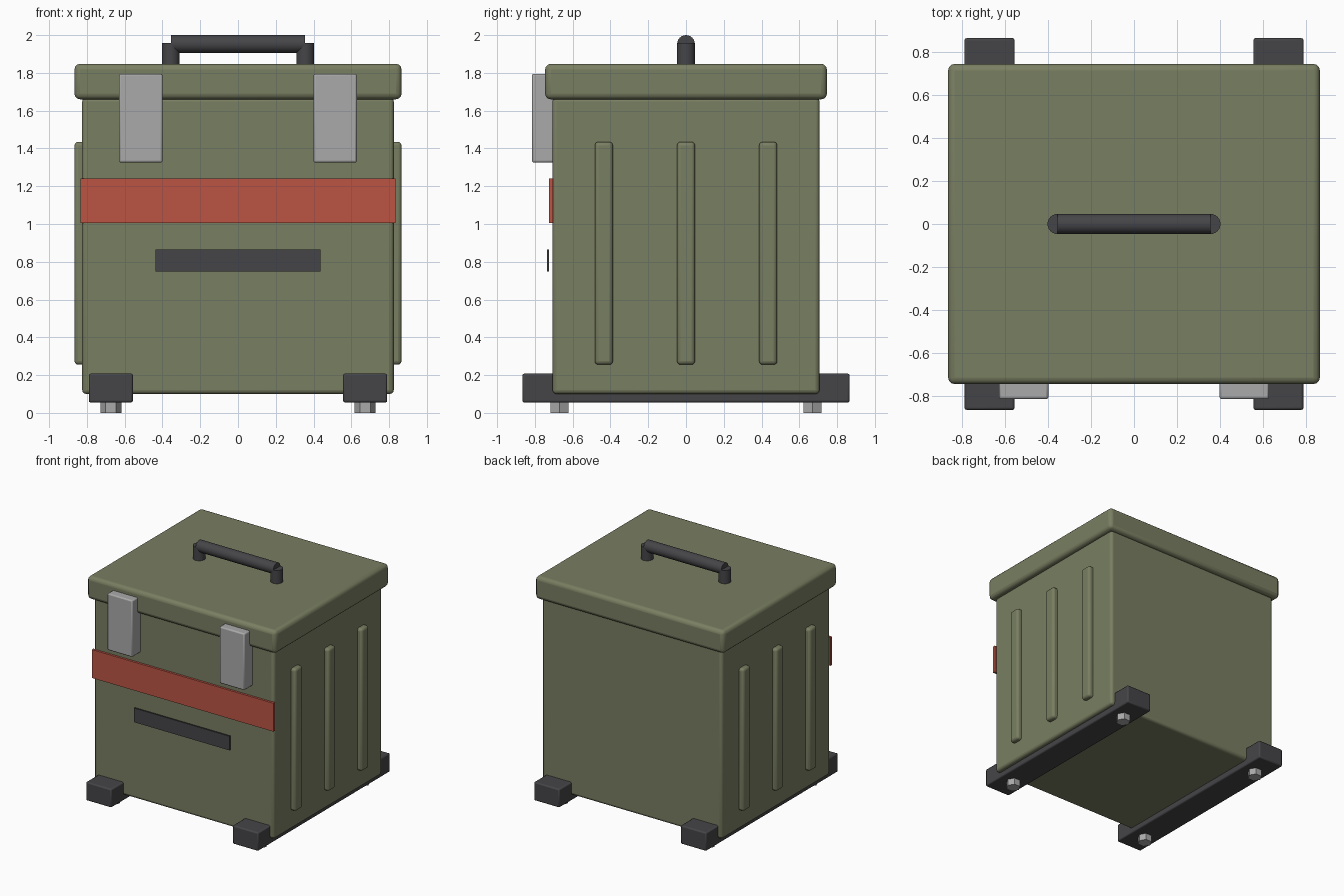
import bpy
from math import radians, pi

if "Cube" in bpy.data.objects:
    bpy.data.objects.remove(bpy.data.objects["Cube"])


def material(name, rgb):
    m = bpy.data.materials.new(name)
    m.diffuse_color = (*rgb, 1)
    m.use_nodes = True
    m.node_tree.nodes["Principled BSDF"].inputs["Base Color"].default_value = m.diffuse_color
    return m


OLIVE = material("olive", (0.19, 0.21, 0.12))
DARK = material("dark", (0.06, 0.06, 0.065))
RED = material("red", (0.50, 0.09, 0.06))
METAL = material("metal", (0.40, 0.40, 0.40))


def finish(ob, name, mat, bevel=0, segments=3):
    ob.name = name
    ob.data.materials.append(mat)
    if bevel:
        mod = ob.modifiers.new("bevel", "BEVEL")
        mod.width = bevel
        mod.segments = segments
    bpy.ops.object.shade_smooth_by_angle(angle=radians(35))
    return ob


def box(name, lo, hi, mat, bevel=0, segments=3):
    bpy.ops.mesh.primitive_cube_add(size=1, location=[(a + b) / 2 for a, b in zip(lo, hi)])
    ob = bpy.context.object
    ob.scale = [b - a for a, b in zip(lo, hi)]
    bpy.ops.object.transform_apply(location=False, rotation=False, scale=True)
    return finish(ob, name, mat, bevel, segments)


def rod(name, loc, radius, depth, mat, sides=24, rot=(0, 0, 0)):
    bpy.ops.mesh.primitive_cylinder_add(vertices=sides, radius=radius, depth=depth,
                                        location=loc, rotation=rot)
    return finish(bpy.context.object, name, mat)


# Case and lid
box("case_body", (-0.825, -0.707, 0.10), (0.825, 0.707, 1.67), OLIVE, 0.022)
box("lid", (-0.866, -0.746, 1.66), (0.866, 0.746, 1.848), OLIVE, 0.03)

# Front stripe and label plate
box("stripe", (-0.833, -0.725, 1.005), (0.833, -0.703, 1.24), RED)
box("label_plate", (-0.437, -0.736, 0.748), (0.437, -0.724, 0.865), DARK)

# Handle bar
rod("handle_bar", (0, 0, 1.953), 0.047, 0.712, DARK, rot=(0, pi / 2, 0))

for s, side in ((-1, "left"), (1, "right")):
    # Side ribs
    for i, y in enumerate((-0.435, 0, 0.435)):
        x = sorted((s * 0.79, s * 0.866))
        box(f"{side}_rib_{i + 1}", (x[0], y - 0.048, 0.255), (x[1], y + 0.048, 1.435), OLIVE, 0.02)
    # Latches
    x = s * 0.514
    box(f"{side}_latch", (x - 0.115, -0.816, 1.325), (x + 0.115, -0.70, 1.795), METAL, 0.01, 2)
    # Skids running front to back, with a hex bolt under each end
    x = s * 0.673
    box(f"{side}_skid", (x - 0.117, -0.866, 0.055), (x + 0.117, 0.866, 0.208), DARK, 0.01, 2)
    for y, end in ((-0.67, "front"), (0.67, "back")):
        rod(f"{side}_{end}_bolt", (x, y, 0.035), 0.056, 0.07, METAL, 6, (0, 0, pi / 2))
    # Handle posts
    rod(f"{side}_handle_post", (s * 0.356, 0, 1.898), 0.047, 0.12, DARK)
